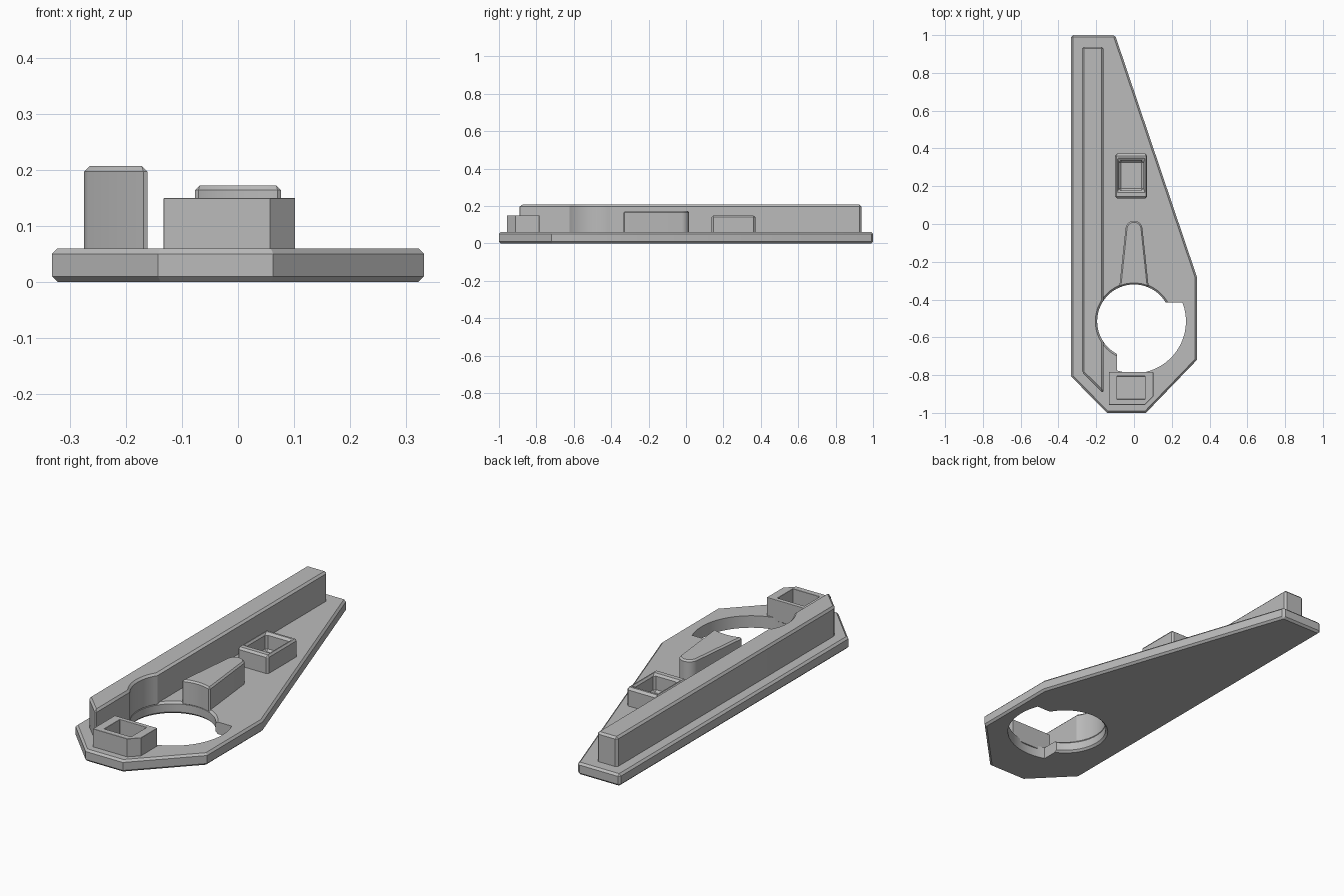
import bpy, bmesh, math

cube = bpy.data.objects.get("Cube")
if cube:
    bpy.data.objects.remove(cube, do_unlink=True)

grey = bpy.data.materials.new("plain_grey")
grey.use_nodes = True
colour = (0.5, 0.5, 0.5, 1)
grey.diffuse_color = colour
grey.node_tree.nodes["Principled BSDF"].inputs["Base Color"].default_value = colour

HOLE_Y, HOLE_R, NOTCH_R = -0.515, 0.195, 0.275


def arc(r, start, end, steps, cy=HOLE_Y):
    """Points on an arc around (0, cy), angles in radians."""
    angles = [start + (end - start) * i / steps for i in range(steps + 1)]
    return [(r * math.cos(a), cy + r * math.sin(a)) for a in angles]


def loft(name, rings):
    """Solid through a stack of (outline, z) rings."""
    bm = bmesh.new()
    loops = [[bm.verts.new((x, y, z)) for x, y in outline] for outline, z in rings]
    for low, high in zip(loops, loops[1:]):
        for i in range(len(low)):
            j = (i + 1) % len(low)
            bm.faces.new((low[i], low[j], high[j], high[i]))
    bm.faces.new(loops[0])
    bm.faces.new(loops[-1])
    bmesh.ops.recalc_face_normals(bm, faces=bm.faces)
    mesh = bpy.data.meshes.new(name)
    bm.to_mesh(mesh)
    bm.free()
    mesh.materials.append(grey)
    obj = bpy.data.objects.new(name, mesh)
    bpy.context.collection.objects.link(obj)
    return obj


def prism(name, outline, z0, z1):
    return loft(name, [(outline, z0), (outline, z1)])


def rect(x0, x1, y0, y1):
    return [(x0, y0), (x1, y0), (x1, y1), (x0, y1)]


def apply(obj, mod):
    bpy.ops.object.select_all(action="DESELECT")
    obj.select_set(True)
    bpy.context.view_layer.objects.active = obj
    bpy.ops.object.modifier_apply(modifier=mod.name)


def cut(obj, cutter):
    mod = obj.modifiers.new("cut", "BOOLEAN")
    mod.operation, mod.solver, mod.object = "DIFFERENCE", "EXACT", cutter
    apply(obj, mod)
    bpy.data.objects.remove(cutter, do_unlink=True)


def chamfer(obj, angle=35, width=0.01):
    mod = obj.modifiers.new("chamfer", "BEVEL")
    mod.width, mod.segments = width, 1
    mod.limit_method, mod.angle_limit = "ANGLE", math.radians(angle)
    apply(obj, mod)


def smooth(obj):
    bpy.ops.object.select_all(action="DESELECT")
    obj.select_set(True)
    bpy.context.view_layer.objects.active = obj
    bpy.ops.object.shade_smooth_by_angle(angle=math.radians(25))


# Base plate with chamfered rim
plate = prism("base_plate", [(-0.333, 1), (-0.1, 1), (0.333, -0.28), (0.333, -0.72),
                             (0.063, -1), (-0.143, -1), (-0.333, -0.807)], 0, 0.06)
chamfer(plate, 60)

# Round hole with flared edges
cut(plate, loft("hole_cutter", [(arc(r, 0, math.tau * 63 / 64, 63), z) for r, z in
                                ((0.215, -0.01), (HOLE_R, 0.01), (HOLE_R, 0.05), (0.215, 0.07))]))

# Wider sector of the hole
start = math.asin(0.1 / NOTCH_R)
end = -math.pi / 2 - math.asin(0.09 / NOTCH_R)
sector = [(-0.09, HOLE_Y), (-0.09, HOLE_Y + 0.1)] + arc(NOTCH_R, start, end, 40)
cut(plate, prism("sector_cutter", sector, -0.1, 0.2))
smooth(plate)

# Long rail, scooped where it passes the hole
half = math.acos(0.162 / HOLE_R)
scoop = arc(HOLE_R, math.pi + half, math.pi - half, 14)
rail = prism("long_rail", [(-0.275, 0.938), (-0.275, -0.785), (-0.162, -0.897)]
             + scoop + [(-0.162, 0.938)], 0.045, 0.207)
chamfer(rail)
smooth(rail)

# Tapered rib with a round tip and a concave end along the hole
tilt = math.acos(0.078 / HOLE_R)
rib = prism("tapered_rib", arc(0.045, 0.1, math.pi - 0.1, 16, -0.028)
            + arc(HOLE_R, math.pi - tilt, tilt, 12), 0.045, 0.172)
chamfer(rib)
smooth(rib)

# Open sockets
rear = prism("rear_socket", rect(-0.1, 0.07, 0.136, 0.372), 0.045, 0.15)
cut(rear, prism("pit_cutter", rect(-0.08, 0.05, 0.178, 0.336), 0.062, 0.3))
front = prism("front_socket", [(-0.133, -0.957), (0.057, -0.957), (0.102, -0.912),
                               (0.102, -0.784), (-0.133, -0.784)], 0.045, 0.15)
cut(front, prism("pit_cutter", rect(-0.09, 0.058, -0.928, -0.806), 0.062, 0.3))
for socket in (rear, front):
    chamfer(socket, 50)
    smooth(socket)
